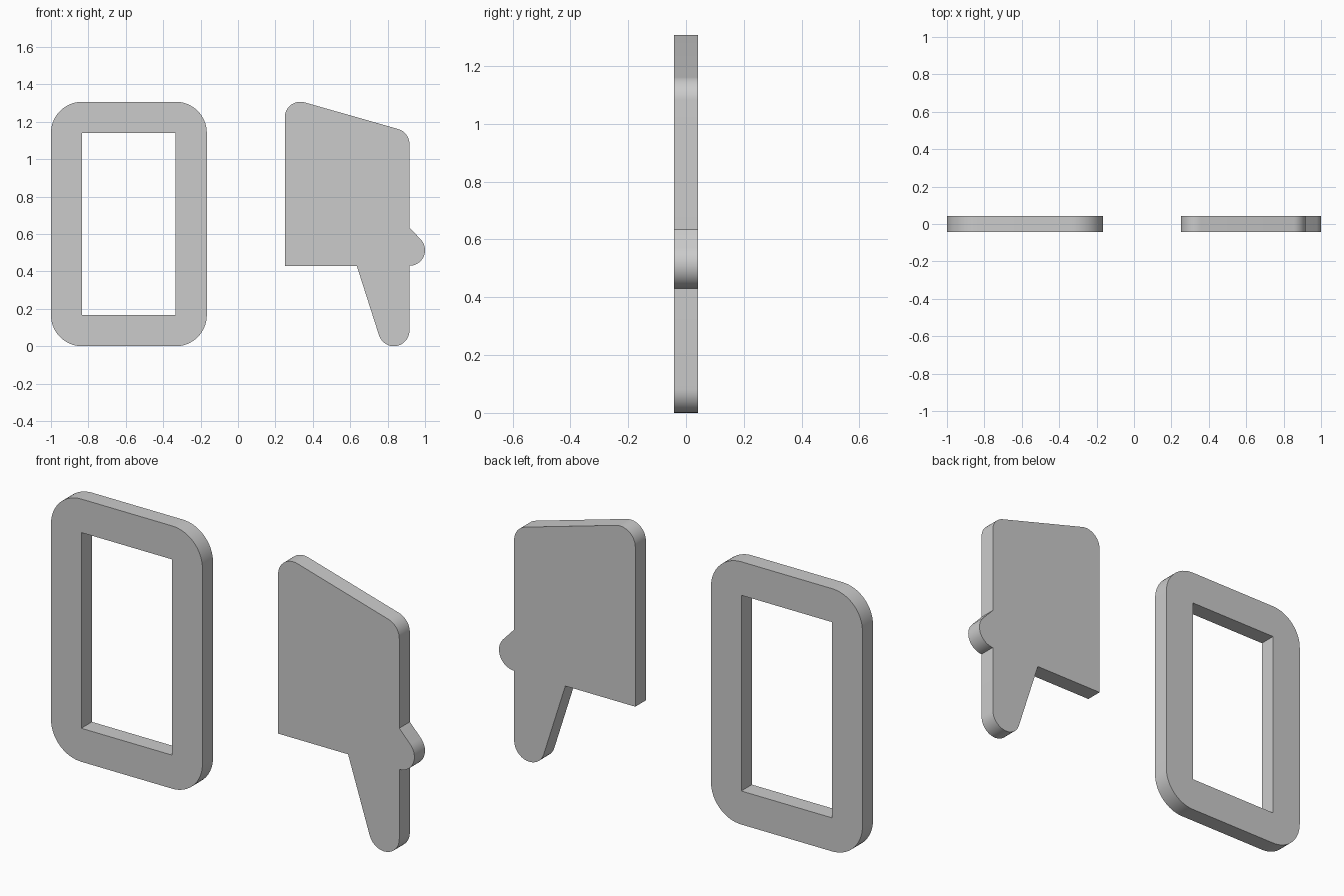
import bpy, bmesh
from math import radians, cos, sin

if "Cube" in bpy.data.objects:
    bpy.data.objects.remove(bpy.data.objects["Cube"])

U = 1 / 12   # base unit: corner radius and plate thickness
TOP = 1.307


def arc(cx, cz, r, a0, a1, n=16):
    """Points on an arc from angle a0 to a1 in degrees."""
    angles = [radians(a0 + (a1 - a0) * i / n) for i in range(n + 1)]
    return [(cx + r * cos(a), cz + r * sin(a)) for a in angles]


def plate(name, *loops):
    """Flat plate in the XZ plane; loops after the first are holes."""
    curve = bpy.data.curves.new(name, 'CURVE')
    curve.dimensions = '2D'
    curve.fill_mode = 'BOTH'
    curve.extrude = U / 2
    for pts in loops:
        s = curve.splines.new('POLY')
        s.points.add(len(pts) - 1)
        for p, (x, z) in zip(s.points, pts):
            p.co = (x, z, 0, 1)
        s.use_cyclic_u = True
    ob = bpy.data.objects.new(name, curve)
    bpy.context.collection.objects.link(ob)
    ob.rotation_euler.x = radians(90)
    bpy.ops.object.select_all(action='DESELECT')
    ob.select_set(True)
    bpy.context.view_layer.objects.active = ob
    bpy.ops.object.convert(target='MESH')
    ob = bpy.context.object
    bm = bmesh.new()
    bm.from_mesh(ob.data)
    bmesh.ops.remove_doubles(bm, verts=bm.verts, dist=1e-5)
    bmesh.ops.recalc_face_normals(bm, faces=bm.faces)
    bm.to_mesh(ob.data)
    bm.free()
    bpy.ops.object.transform_apply(location=False, rotation=True, scale=False)
    bpy.ops.object.shade_smooth_by_angle(angle=radians(30))
    return ob


# Rounded frame with a square-cornered opening
x0, x1, r = -1.0, -2 * U, 2 * U
outer = (arc(x1 - r, TOP - r, r, 0, 90) + arc(x0 + r, TOP - r, r, 90, 180)
         + arc(x0 + r, r, r, 180, 270) + arc(x1 - r, r, r, 270, 360))
inner = [(x0 + r, r), (x1 - r, r), (x1 - r, TOP - r), (x0 + r, TOP - r)]
plate("frame", outer, inner)

# Lever plate: lower leg, side bump, sloped top, square lower-left corner
lever = (arc(10 * U, U, U, 198, 360)
         + [(11 * U, 0.43)]
         + arc(11 * U, 0.43 + U, U, -90, 43)[1:]
         + [(11 * U, 0.635)]
         + arc(10 * U, 1.081, U, 0, 74.2)
         + arc(4 * U, TOP - U, U, 74.2, 180)
         + [(3 * U, 0.43), (0.635, 0.43)])
plate("lever_plate", lever)
